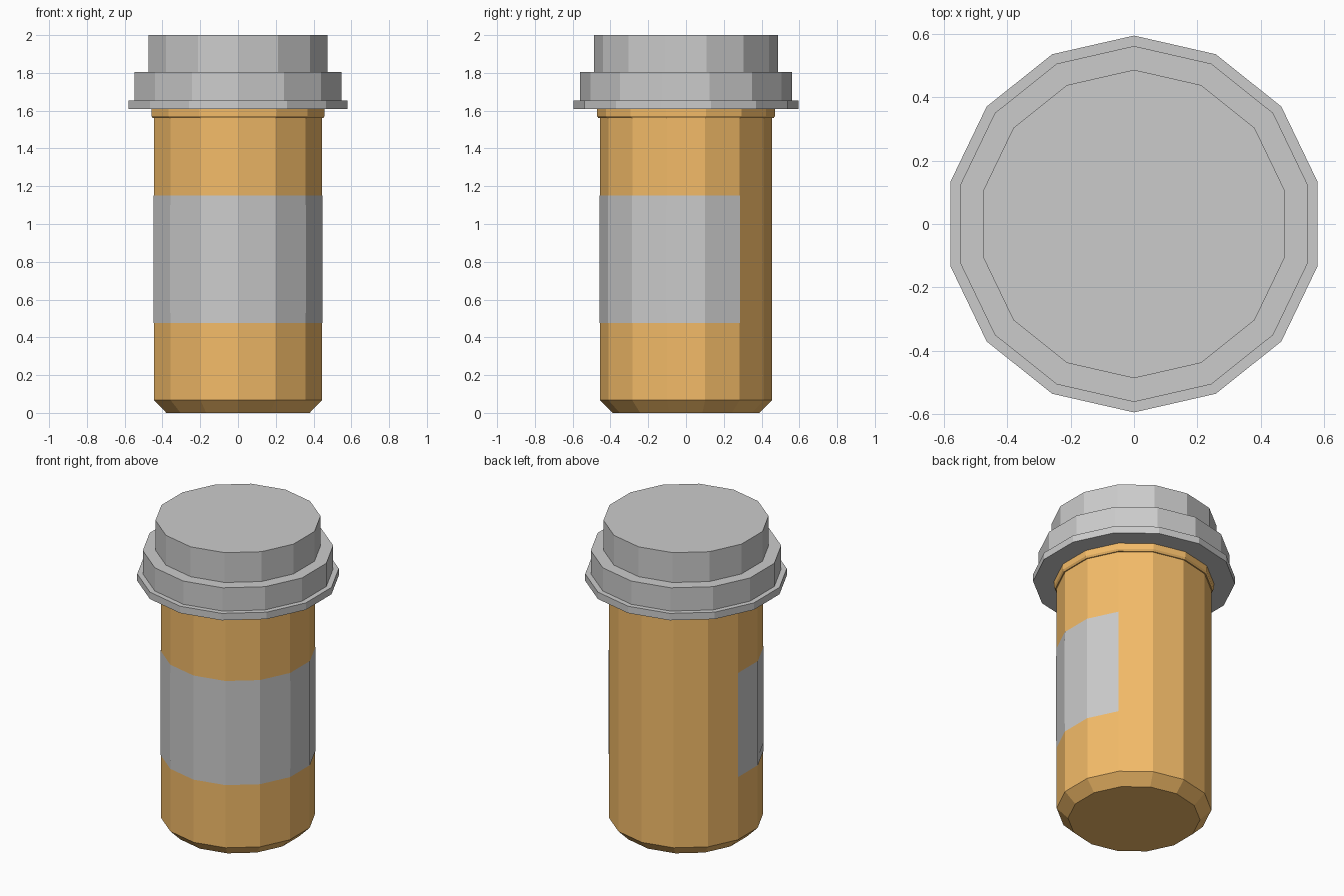
import bpy
import bmesh
import math

if "Cube" in bpy.data.objects:
    bpy.data.objects.remove(bpy.data.objects["Cube"])

SIDES = 14


def corner(k, r):
    """Point on the 14-sided outline; k counts corners from the front (-y) towards +x.
    Fractional k lies on the flat facet between two corners."""
    lo = math.floor(k)
    t = k - lo
    a, b = (2 * math.pi * i / SIDES for i in (lo, lo + 1))
    x = math.sin(a) * (1 - t) + math.sin(b) * t
    y = -math.cos(a) * (1 - t) - math.cos(b) * t
    return r * x, r * y


def finish(name, bm, color=None):
    mesh = bpy.data.meshes.new(name)
    bm.to_mesh(mesh)
    bm.free()
    obj = bpy.data.objects.new(name, mesh)
    bpy.context.collection.objects.link(obj)
    if color:
        mat = bpy.data.materials.new(name + "_colour")
        mat.diffuse_color = (*color, 1)
        mat.use_nodes = True
        mat.node_tree.nodes["Principled BSDF"].inputs["Base Color"].default_value = mat.diffuse_color
        mesh.materials.append(mat)
    return obj


def turned(name, profile, color=None):
    """Closed faceted solid from (radius, z) pairs, bottom to top."""
    bm = bmesh.new()
    rings = [[bm.verts.new((*corner(k, r), z)) for k in range(SIDES)] for r, z in profile]
    for low, high in zip(rings, rings[1:]):
        for k in range(SIDES):
            n = (k + 1) % SIDES
            bm.faces.new((low[k], low[n], high[n], high[k]))
    bm.faces.new(rings[0][::-1])
    bm.faces.new(rings[-1])
    return finish(name, bm, color)


def wrapped(name, start, end, z0, z1, r, color=None):
    """Thin sheet following the facets from corner position start to end."""
    stops = [start, *range(math.floor(start) + 1, math.ceil(end)), end]
    bm = bmesh.new()
    cols = [[bm.verts.new((*corner(k, r), z)) for z in (z0, z1)] for k in stops]
    for a, b in zip(cols, cols[1:]):
        bm.faces.new((a[0], b[0], b[1], a[1]))
    return finish(name, bm, color)


# Orange bottle with chamfered foot and neck bead
turned("bottle", [(0.389, 0), (0.456, 0.067), (0.456, 1.56), (0.463, 1.56),
                  (0.471, 1.572), (0.471, 1.63)], (0.9, 0.5, 0.14))

# Stepped cap
turned("cap", [(0.595, 1.61), (0.595, 1.655), (0.562, 1.655), (0.562, 1.806),
               (0.487, 1.806), (0.487, 2.0)])

# Label round the front, with a darker blank panel on it
wrapped("label", -4, 5, 0.475, 1.152, 0.4575)
wrapped("label_panel", -2.76, 3.72, 0.53, 1.10, 0.459, (0.6, 0.6, 0.6))
